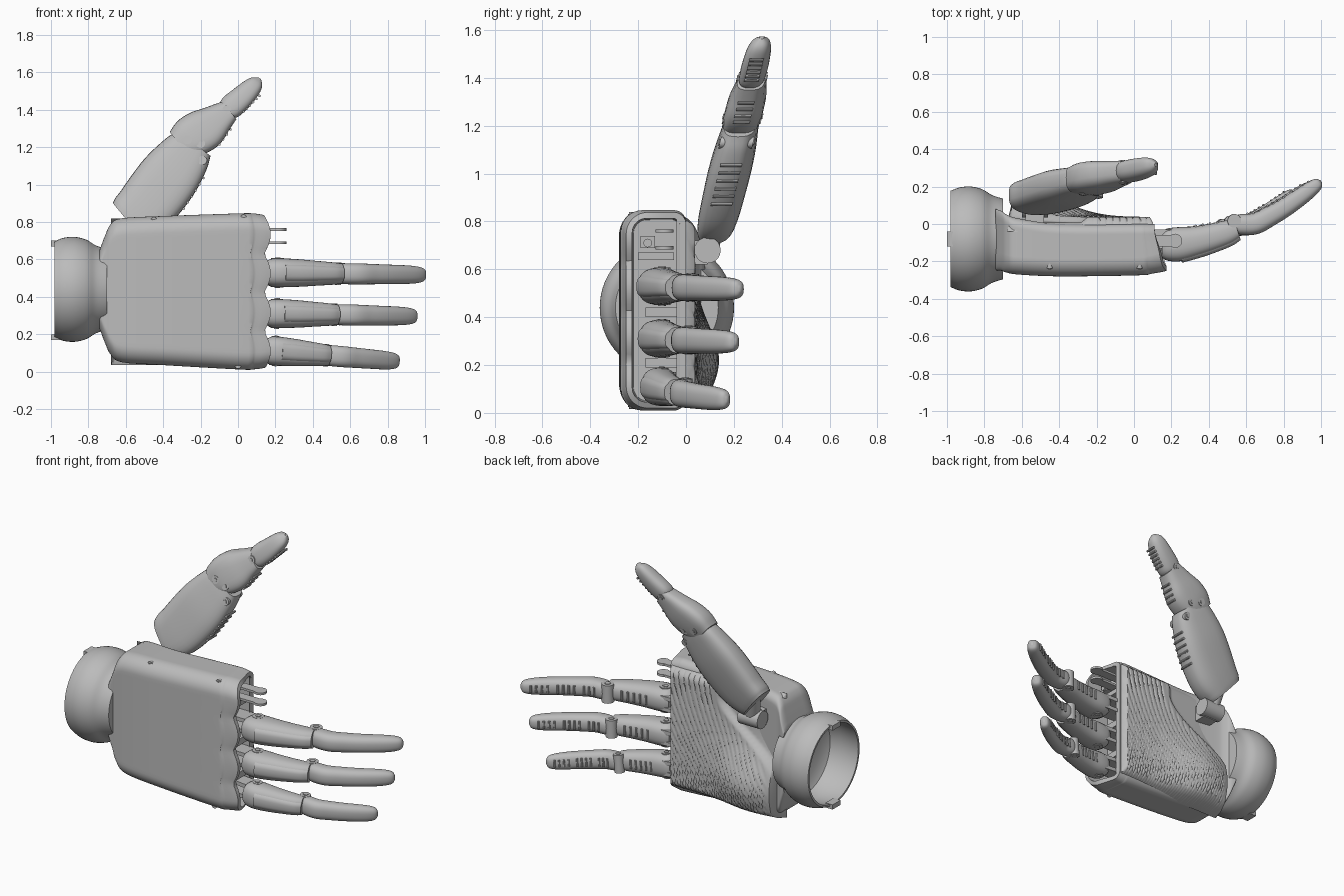
import bpy, bmesh, math
from mathutils import Matrix, Vector

if bpy.data.objects.get("Cube"):
    bpy.data.objects.remove(bpy.data.objects["Cube"])

grey = bpy.data.materials.new("matte grey")
grey.use_nodes = True
colour = (0.5, 0.5, 0.5, 1)
grey.diffuse_color = colour
grey.node_tree.nodes["Principled BSDF"].inputs["Base Color"].default_value = colour


def finish(name, bm, matrix=Matrix(), angle=35):
    bm.transform(matrix)
    bmesh.ops.recalc_face_normals(bm, faces=bm.faces)
    mesh = bpy.data.meshes.new(name)
    bm.to_mesh(mesh)
    bm.free()
    mesh.materials.append(grey)
    ob = bpy.data.objects.new(name, mesh)
    bpy.context.collection.objects.link(ob)
    bpy.ops.object.select_all(action="DESELECT")
    ob.select_set(True)
    bpy.context.view_layer.objects.active = ob
    bpy.ops.object.shade_smooth_by_angle(angle=math.radians(angle))


def skin(bm, rings, caps=(True, True)):
    rows = [[bm.verts.new(p) for p in ring] for ring in rings]
    n = len(rows[0])
    for a, b in zip(rows, rows[1:]):
        for i in range(n):
            bm.faces.new((a[i], a[(i + 1) % n], b[(i + 1) % n], b[i]))
    for row, cap in zip((rows[0], rows[-1]), caps):
        if cap:
            bm.faces.new(row)


def spline(stations, steps=5):
    pts = [Vector(s) for s in stations]
    ext = [pts[0] * 2 - pts[1]] + pts + [pts[-1] * 2 - pts[-2]]
    out = []
    for i in range(len(pts) - 1):
        p, q, r, s = ext[i:i + 4]
        for k in range(steps):
            t = k / steps
            out.append(q + (r - p) * t / 2 + (p - q * 2.5 + r * 2 - s / 2) * t * t
                       + (q * 1.5 - p / 2 - r * 1.5 + s / 2) * t ** 3)
    return out + [pts[-1]]


def limb(bm, stations, power=2.5, shift=0, n=32):
    """Stations are u, v, half depth, half width; the path lies in the u-v plane."""
    path = spline(stations)
    rings = []
    for i, s in enumerate(path):
        d = path[min(i + 1, len(path) - 1)] - path[max(i - 1, 0)]
        side = Vector((-d[1], d[0])).normalized()
        ring = []
        for k in range(n):
            c, w = math.cos(math.tau * k / n), math.sin(math.tau * k / n)
            c = math.copysign(abs(c) ** (2 / power), c) * s[2] + shift
            w = math.copysign(abs(w) ** (2 / power), w) * s[3]
            ring.append((s[0] + side.x * c, s[1] + side.y * c, w))
        rings.append(ring)
    skin(bm, rings)


def rod(bm, p, q, r, n=20):
    p, q = Vector(p), Vector(q)
    turn = (q - p).to_track_quat("Z", "Y").to_matrix().to_4x4()
    bmesh.ops.create_cone(bm, cap_ends=True, segments=n, radius1=r, radius2=r,
                          depth=(q - p).length, matrix=Matrix.Translation((p + q) / 2) @ turn)


def pivot(bm, u, v, r, half):
    rod(bm, (u, v, -half), (u, v, half), r)
    rod(bm, (u, v, -half - .004), (u, v, half + .004), r * .5, 6)


def block(bm, lo, hi):
    lo, hi = Vector(lo), Vector(hi)
    bmesh.ops.create_cube(bm, size=1, matrix=Matrix.Translation((lo + hi) / 2)
                          @ Matrix.Diagonal((*(hi - lo), 1)))


def ridges(bm, start, end, count, half):
    for i in range(count):
        p = Vector(start).lerp(Vector(end), i / (count - 1))
        rod(bm, (*p, -half), (*p, half), .007, 8)


def smooth(a, b, x):
    t = min(max((x - a) / (b - a), 0), 1)
    return t * t * (3 - 2 * t)


# Wrist cuff: hollow turned shell with two end tabs
def circle(x, r, n=64):
    return [(x, -.08 + r * math.cos(math.tau * k / n), .44 + r * math.sin(math.tau * k / n))
            for k in range(n)]


bm = bmesh.new()
outer = spline([(-.98, .258), (-.93, .276), (-.87, .28), (-.81, .265), (-.76, .235), (-.7, .215)])
inner = [(-.98, .245), (-.85, .255), (-.79, .235), (-.76, .18)]
skin(bm, [circle(x, r) for x, r in inner[::-1] + outer])
for z in (.19, .69):
    block(bm, (-1, -.12, z - .02), (-.95, -.04, z + .01))
finish("wrist_cuff", bm)


# Palm shell: rounded sections, scalloped over the knuckles, recessed at the finger end
def rounded(y0, y1, z0, z1, front, back, n=28):
    corners = [(y0 + front, z0 + front, front, 180), (y1 - back, z0 + back, back, 270),
               (y1 - back, z1 - back, back, 0), (y0 + front, z1 - front, front, 90)]
    pts = []
    for y, z, r, a in corners:
        arc = [math.radians(a + 10 * k) for k in range(10)]
        arc = [(y + r * math.cos(t), z + r * math.sin(t)) for t in arc]
        if pts:
            p, q = Vector(pts[-1]), Vector(arc[0])
            pts += [tuple(p.lerp(q, k / n)) for k in range(1, n)]
        pts += arc
    p, q = Vector(pts[-1]), Vector(pts[0])
    return pts + [tuple(p.lerp(q, k / n)) for k in range(1, n)]


def scallop(x, y, z):
    bump = abs(math.cos(math.pi * (z - .11) / .208))
    return x + smooth(-.02, -.2, y) * smooth(0, .11, x) * (.03 + .035 * bump)


sections = [(-.74, -.25, .08, .23, .65), (-.71, -.25, .07, .15, .73), (-.68, -.26, .05, .09, .79),
            (-.62, -.27, .03, .05, .82), (-.4, -.28, 0, .035, .832), (0, -.275, 0, .012, .846),
            (.06, -.265, 0, .012, .846), (.11, -.25, 0, .02, .838)]
rings = []
for x, *box in spline(sections, 4):
    rings.append([(scallop(x, y, z), y, z) for y, z in rounded(*box, .09, .05)])
for x, inset in ((.11, .025), (.02, .03)):
    box = (-.25 + inset, -inset, .02 + inset, .838 - inset)
    rings.append([(scallop(x, y, z), y, z) for y, z in rounded(*box, .06, .03)])
bm = bmesh.new()
skin(bm, rings)
finish("palm_shell", bm)

# Gripping pad: raised heel with curved grooves
bm = bmesh.new()
cols, rows = 150, 44
grid = []
for i in range(cols + 1):
    x = -.68 + .79 * i / cols
    line = []
    for j in range(rows + 1):
        z = .035 + .785 * j / rows
        edge = -.24 - .42 * smooth(.72, .3, z)
        raised = smooth(edge - .05, edge, x)
        heel = .1 * math.exp(-((x + .5) / .24) ** 2 - ((z - .22) / .2) ** 2)
        wave = (x + .42 * (max(.82 - z, 0) / .8) ** 1.7) / .036
        groove = smooth(.7, 1, math.cos(math.tau * wave)) * smooth(edge + .01, edge + .05, x)
        rim = min(i, cols - i, 2 * j, 2 * (rows - j))
        y = .008 + .03 * raised + heel - .009 * groove
        line.append(bm.verts.new((x, -.04 + (y + .04) * min(1, (rim / 5) ** .5), z)))
    grid.append(line)
for a, b in zip(grid, grid[1:]):
    for j in range(rows):
        bm.faces.new((a[j], a[j + 1], b[j + 1], b[j]))
finish("grip_pad", bm, angle=50)

# Shell screws
bm = bmesh.new()
for x, z in ((-.45, .81), (.03, .823), (-.42, .075), (0, .033)):
    rod(bm, (x, -.15, z), (x, -.238, z), .017)
    rod(bm, (x, -.15, z), (x, -.242, z), .008, 6)
finish("shell_screws", bm)

# Fingers: name, root height, length, tilt
proximal = [(.15, -.11, .07, .06), (.18, -.11, .085, .075), (.24, -.108, .09, .077),
            (.33, -.093, .08, .073), (.42, -.07, .072, .066), (.5, -.045, .064, .06),
            (.545, -.03, .05, .054)]
distal = [(.53, -.012, .04, .045), (.56, -.005, .054, .055), (.64, 0, .056, .056),
          (.72, .04, .053, .054), (.8, .087, .05, .052), (.88, .142, .046, .05),
          (.94, .187, .04, .045), (.975, .214, .028, .034), (.988, .224, .006, .01)]
for name, height, length, tilt in (("middle", .53, 1.015, .015), ("ring", .312, .96, .02),
                                   ("little", .115, .85, .085)):
    place = (Matrix.Translation((.15, -.11, height)) @ Matrix.Rotation(tilt, 4, "Y")
             @ Matrix.Diagonal((length, length, 1, 1)) @ Matrix.Translation((-.15, .11, 0)))
    bm = bmesh.new()
    limb(bm, proximal)
    limb(bm, [(u, v, a, b * .72) for u, v, a, b in proximal[2:]], 3, -.009)
    ridges(bm, (.29, -.018), (.44, .006), 5, .028)
    finish(name + "_finger_base", bm, place)
    bm = bmesh.new()
    limb(bm, distal)
    ridges(bm, (.6, .052), (.66, .064), 3, .026)
    ridges(bm, (.71, .09), (.79, .137), 4, .026)
    ridges(bm, (.84, .166), (.92, .22), 4, .022)
    finish(name + "_finger_tip", bm, place)
    bm = bmesh.new()
    pivot(bm, .21, -.1, .034, .078)
    pivot(bm, .53, .015, .036, .056)
    for w in (-.035, .035):
        block(bm, (.01, -.13, w - .012), (.2, -.03, w + .012))
    finish(name + "_finger_joints", bm, place)

# Empty clevis and drive housing for the missing finger
bm = bmesh.new()
for z in (.69, .76):
    block(bm, (.01, -.12, z - .007), (.22, -.06, z + .007))
    rod(bm, (.22, -.09, z - .007), (.22, -.09, z + .007), .038)
block(bm, (.01, -.2, .64), (.09, -.05, .67))
block(bm, (.01, -.19, .69), (.1, -.13, .74))
rod(bm, (.01, -.16, .71), (.11, -.16, .71), .018)
for z in (.21, .42):
    block(bm, (.01, -.17, z - .02), (.1, -.03, z + .02))
finish("knuckle_clevis", bm)

# Thumb: built flat, then leaned away from the palm
lean = Matrix(((1, 0, 0, 0), (0, .24, 1, -.06), (0, 1, 0, 0), (0, 0, 0, 1)))
bm = bmesh.new()
limb(bm, [(-.59, .805, .125, .076), (-.56, .83, .14, .082), (-.48, .9, .16, .088),
          (-.37, 1.04, .163, .09), (-.28, 1.16, .138, .078), (-.235, 1.22, .11, .068)], 3)
ridges(bm, (-.29, .872), (-.185, 1.035), 6, .045)
finish("thumb_base", bm, lean)
bm = bmesh.new()
limb(bm, [(-.31, 1.21, .09, .07), (-.25, 1.255, .113, .08), (-.17, 1.3, .112, .077),
          (-.1, 1.355, .083, .066), (-.045, 1.397, .06, .058)], 3)
ridges(bm, (-.1, 1.215), (-.04, 1.295), 4, .035)
finish("thumb_middle", bm, lean)
bm = bmesh.new()
limb(bm, [(-.07, 1.385, .045, .045), (-.04, 1.413, .065, .055), (.02, 1.465, .063, .056),
          (.07, 1.515, .053, .05), (.1, 1.547, .038, .036), (.117, 1.568, .008, .01)])
ridges(bm, (.03, 1.39), (.115, 1.475), 6, .03)
finish("thumb_tip", bm, lean)
bm = bmesh.new()
for u, v, half in ((-.27, 1.24, .08), (-.2, 1.22, .077), (-.06, 1.4, .06), (-.19, 1.13, .07)):
    pivot(bm, u, v, .024, half)
finish("thumb_pivots", bm, lean)

# Thumb mount on the palm
bm = bmesh.new()
rod(bm, (-.6, .09, .68), (-.46, .09, .68), .055)
block(bm, (-.58, -.02, .62), (-.48, .09, .72))
rod(bm, (-.53, .09, .68), (-.56, .13, .84), .045)
finish("thumb_mount", bm)
